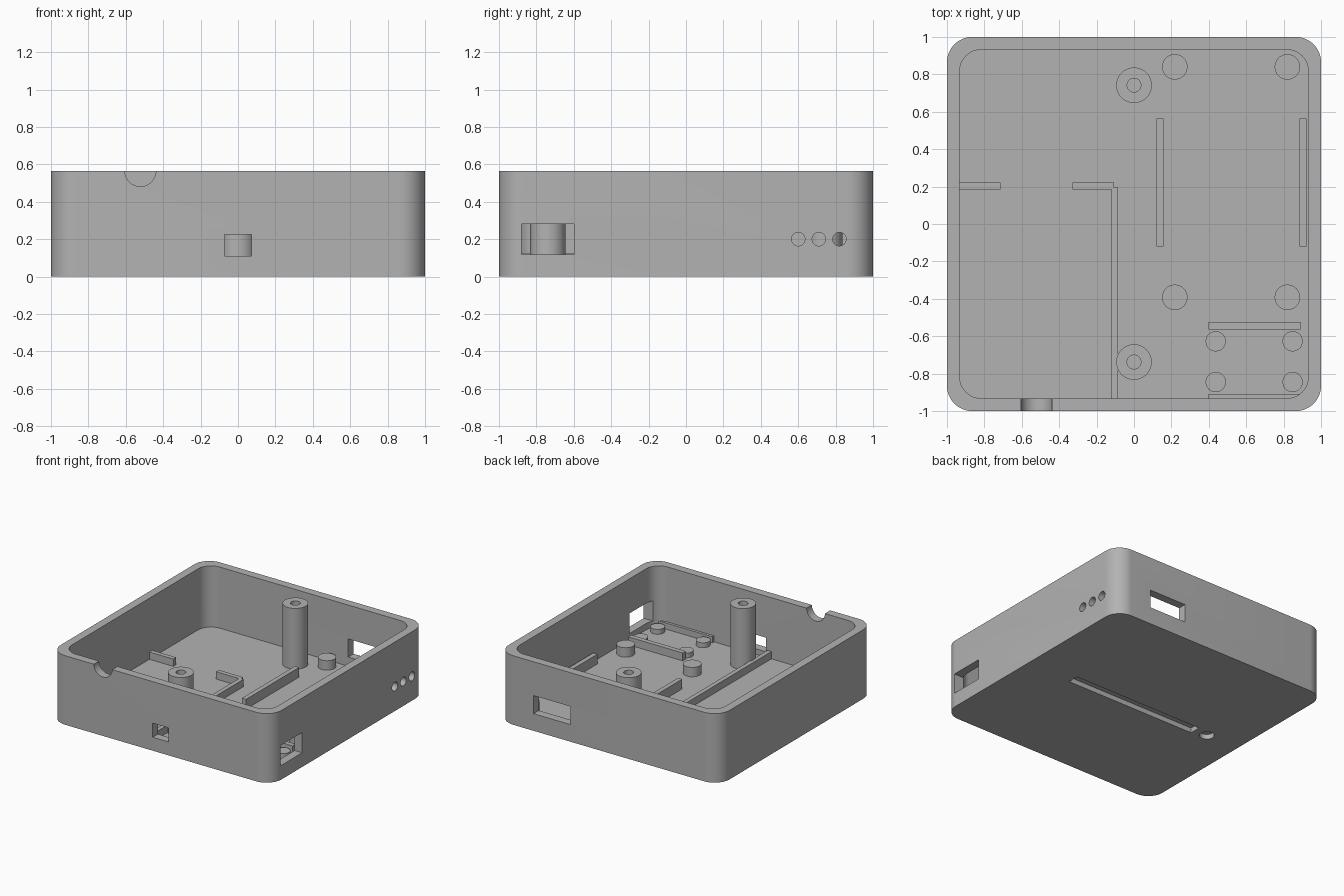
import bpy, bmesh, math
from mathutils import Matrix, Vector

cube = bpy.data.objects.get("Cube")
if cube:
    bpy.data.objects.remove(cube, do_unlink=True)

HEIGHT, FLOOR, INNER = 0.565, 0.065, 0.932
SINK = FLOOR - 0.01          # parts start slightly inside the floor

grey = bpy.data.materials.new("grey plastic")
grey.use_nodes = True
grey.diffuse_color = (0.45, 0.45, 0.45, 1)
grey.node_tree.nodes["Principled BSDF"].inputs["Base Color"].default_value = grey.diffuse_color


def add(name, bm):
    bmesh.ops.recalc_face_normals(bm, faces=bm.faces)
    mesh = bpy.data.meshes.new(name)
    bm.to_mesh(mesh)
    bm.free()
    mesh.materials.append(grey)
    obj = bpy.data.objects.new(name, mesh)
    bpy.context.scene.collection.objects.link(obj)
    return obj


def box(name, x0, x1, y0, y1, z0, z1):
    bm = bmesh.new()
    size = Vector((x1 - x0, y1 - y0, z1 - z0))
    mid = Vector((x0 + x1, y0 + y1, z0 + z1)) / 2
    bmesh.ops.create_cube(bm, size=1, matrix=Matrix.Translation(mid) @ Matrix.Diagonal(size).to_4x4())
    return add(name, bm)


def cylinder(name, center, radius, depth, axis="Z", sides=48):
    bm = bmesh.new()
    turn = {"X": Matrix.Rotation(math.pi / 2, 4, "Y"),
            "Y": Matrix.Rotation(math.pi / 2, 4, "X"),
            "Z": Matrix.Identity(4)}[axis]
    bmesh.ops.create_cone(bm, cap_ends=True, segments=sides, radius1=radius, radius2=radius,
                          depth=depth, matrix=Matrix.Translation(center) @ turn)
    return add(name, bm)


def peg(name, x, y, radius, top):
    return cylinder(name, (x, y, (SINK + top) / 2), radius, top - SINK)


def rounded_block(name, half, radius, z0, z1, steps=12):
    bm = bmesh.new()
    verts = []
    for corner in range(4):
        for i in range(steps + 1):
            a = math.pi / 2 * (corner + i / steps)
            mid = math.pi / 2 * corner + math.pi / 4
            reach = (half - radius) * math.sqrt(2)
            verts.append(bm.verts.new((reach * math.cos(mid) + radius * math.cos(a),
                                       reach * math.sin(mid) + radius * math.sin(a), z0)))
    face = bm.faces.new(verts)
    grown = bmesh.ops.extrude_face_region(bm, geom=[face])["geom"]
    bmesh.ops.translate(bm, verts=[v for v in grown if isinstance(v, bmesh.types.BMVert)],
                        vec=(0, 0, z1 - z0))
    return add(name, bm)


def carve(obj, cutters):
    """Subtract the cutters, bake the result and remove them."""
    for c in cutters:
        c.hide_render = True
        mod = obj.modifiers.new(c.name, "BOOLEAN")
        mod.operation, mod.solver, mod.object = "DIFFERENCE", "EXACT", c
    evaluated = obj.evaluated_get(bpy.context.evaluated_depsgraph_get())
    mesh = bpy.data.meshes.new_from_object(evaluated)
    obj.modifiers.clear()
    obj.data = mesh
    for c in cutters:
        bpy.data.objects.remove(c, do_unlink=True)


parts = []

# Open tray with its ports, vents, cable notch and underside recesses
tray = rounded_block("tray", 1, 0.135, 0, HEIGHT)
cutters = [
    rounded_block("cavity", INNER, 0.115, FLOOR, HEIGHT + 0.1),
    box("front_port", -0.072, 0.072, -1.1, -0.9, 0.11, 0.225),
    box("side_port", 0.9, 1.1, -0.88, -0.6, 0.117, 0.282),
    box("back_port", 0.345, 0.68, 0.9, 1.1, 0.14, 0.288),
    cylinder("cable_notch", (-0.522, -1, HEIGHT), 0.083, 0.2, "Y"),
    box("underside_slot", -0.59, 0.59, -0.045, 0.045, -0.1, 0.04),
    cylinder("underside_hole", (-0.705, 0, -0.03), 0.055, 0.14),
]
for y in (0.60, 0.71, 0.82):
    cutters.append(cylinder("vent", (1, y, 0.2), 0.036, 0.2, "X", 32))
carve(tray, cutters)
parts.append(tray)

# Two tall screw posts with blind holes
for label, y in (("front", -0.738), ("back", 0.742)):
    post = peg(label + "_screw_post", 0, y, 0.095, HEIGHT - 0.003)
    carve(post, [cylinder("screw_hole", (0, y, HEIGHT), 0.037, 0.7)])
    parts.append(post)

# Board standoffs, large and small
for x in (0.218, 0.82):
    for y in (-0.392, 0.84):
        parts.append(peg("large_standoff", x, y, 0.068, 0.142))
for x in (0.437, 0.848):
    for y in (-0.627, -0.845):
        parts.append(peg("small_standoff", x, y, 0.054, 0.105))

# Ribs on the floor: x range, y range, top
ribs = {
    "left_stub_rib": (-0.95, -0.715, 0.185, 0.222, 0.125),
    "corner_rib": (-0.33, -0.108, 0.185, 0.222, 0.125),
    "long_divider": (-0.121, -0.085, -0.95, 0.195, 0.125),
    "inner_board_rail": (0.119, 0.157, -0.12, 0.565, 0.145),
    "outer_board_rail": (0.885, 0.923, -0.12, 0.565, 0.145),
    "port_board_rib": (0.398, 0.89, -0.565, -0.525, 0.13),
    "port_wall_rib": (0.398, 0.89, -0.95, -0.91, 0.115),
}
for name, (x0, x1, y0, y1, top) in ribs.items():
    parts.append(box(name, x0, x1, y0, y1, SINK, top))

# Smooth the curved walls, keep the edges sharp
bpy.ops.object.select_all(action="DESELECT")
for obj in parts:
    obj.select_set(True)
bpy.context.view_layer.objects.active = tray
bpy.ops.object.shade_smooth_by_angle(angle=math.radians(30))
